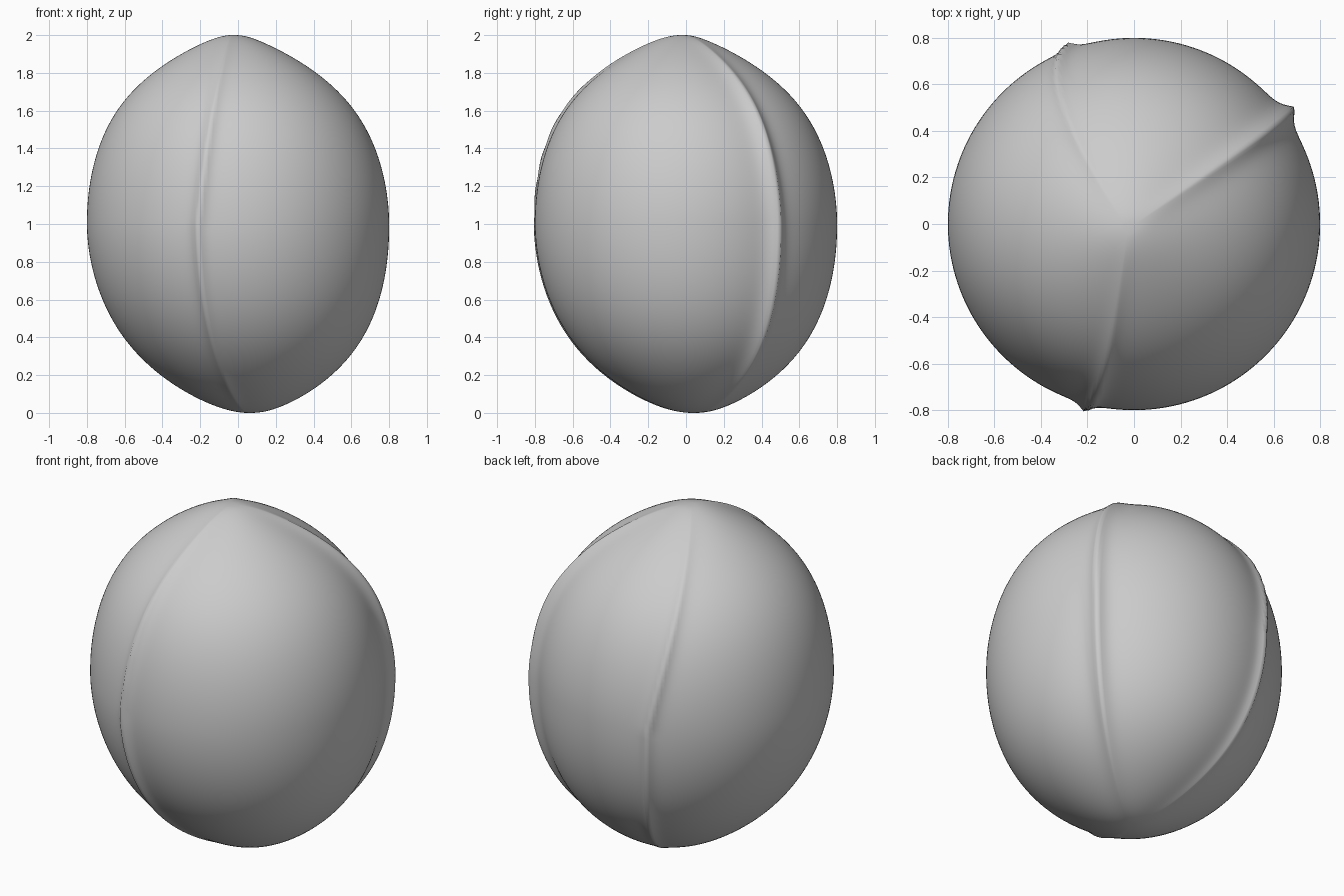
import bpy
import bmesh
import math

cube = bpy.data.objects.get("Cube")
if cube:
    bpy.data.objects.remove(cube, do_unlink=True)

SEGMENTS, RINGS = 288, 96
RADIUS = 0.8
# Ridge: compass angle at the widest ring, extra twist at the top, height, width
RIDGES = [
    (36, -2, 0.054, 0.042),
    (110, 14, 0.03, 0.032),
    (255, 7, 0.034, 0.032),
]


def ring_centre(u):
    """Sideways drift that tilts the shell slightly between its two poles."""
    bend = abs(u) ** 1.5
    if u < 0:
        return 0.06 * bend, 0.04 * bend
    return -0.025 * bend, -0.02 * bend


def ring_radius(u):
    """Egg profile, with a more pointed top than bottom."""
    taper = 0.38 if u > 0 else 0.22
    return RADIUS * math.sqrt(max(0, 1 - u * u)) * (1 - taper * u ** 6)


def ridge_height(angle, u, radius):
    """Concave-sided crest swelling away from the poles."""
    swell = math.sqrt(max(0, 1 - u * u)) ** 0.6
    total = 0
    for degrees, twist, height, width in RIDGES:
        crest = math.radians(degrees + twist * max(0, u))
        gap = (angle - crest + math.pi) % math.tau - math.pi
        distance = abs(gap) * radius / width
        total += height * swell * math.exp(-distance ** 1.3)
    return total


def shape(co):
    """Move a point of the unit sphere onto the nut shell."""
    u = max(-1, min(1, co.z))
    angle = math.atan2(co.y, co.x)
    cx, cy = ring_centre(u)
    radius = ring_radius(u)
    if radius > 0.001:
        radius += ridge_height(angle, u, radius)
    co.x = cx + radius * math.cos(angle)
    co.y = cy + radius * math.sin(angle)
    co.z = 1 + u


# Nut shell with its three ridges
bm = bmesh.new()
bmesh.ops.create_uvsphere(bm, u_segments=SEGMENTS, v_segments=RINGS, radius=1)
for vert in bm.verts:
    shape(vert.co)
for face in bm.faces:
    face.smooth = True
mesh = bpy.data.meshes.new("nut_shell")
bm.to_mesh(mesh)
bm.free()
shell = bpy.data.objects.new("nut_shell", mesh)
bpy.context.collection.objects.link(shell)
